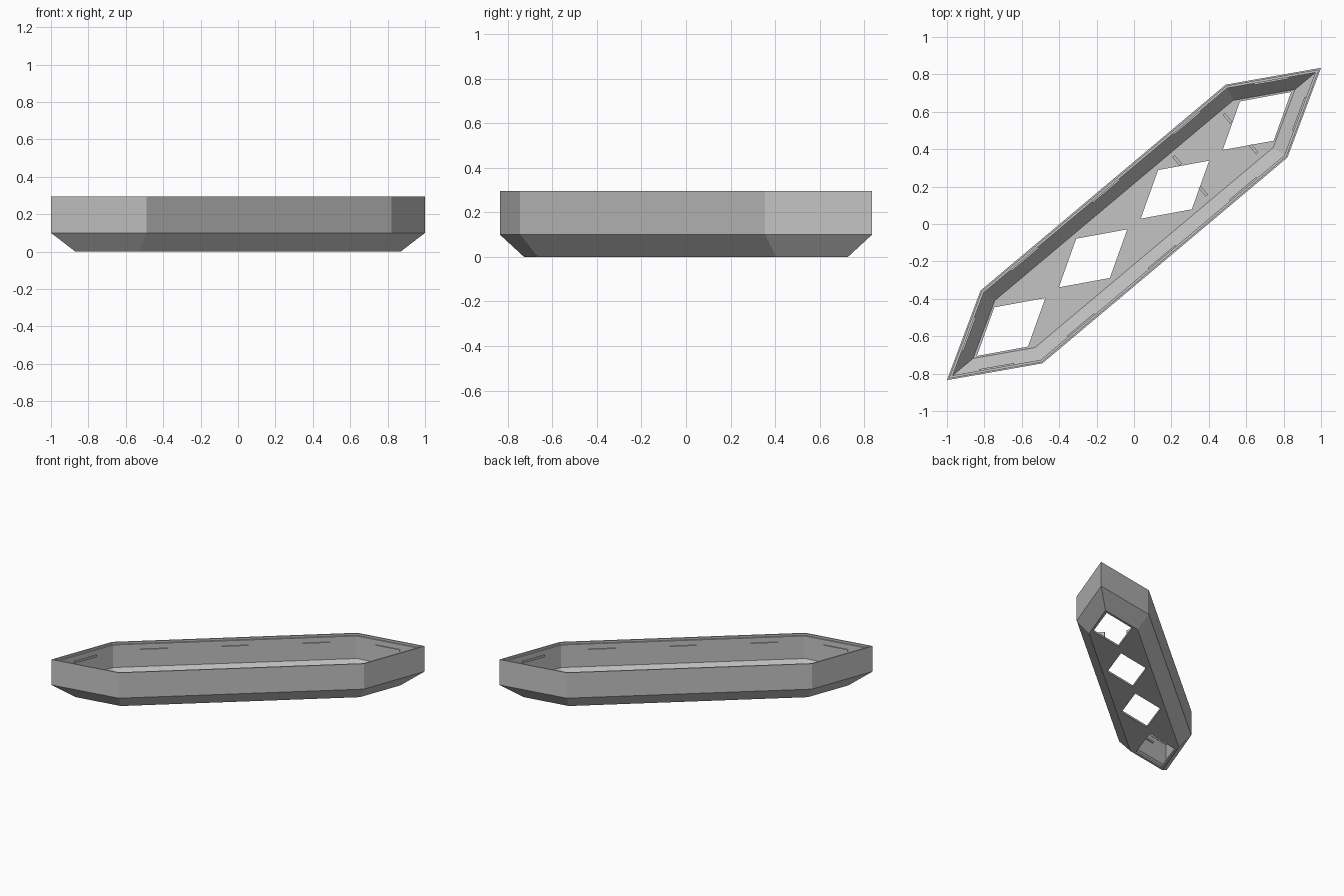
import bpy, bmesh, math
from mathutils import Vector, Matrix

cube = bpy.data.objects.get("Cube")
if cube:
    bpy.data.objects.remove(cube, do_unlink=True)

grey = bpy.data.materials.new("light_grey")
grey.use_nodes = True
colour = (0.55, 0.55, 0.55, 1)
grey.diffuse_color = colour
grey.node_tree.nodes["Principled BSDF"].inputs["Base Color"].default_value = colour

# Half of the elongated hexagon; the rest is its half-turn
half = [Vector((-1, -0.835)), Vector((-0.49, -0.745)), Vector((0.82, 0.355))]
outline = half + [-p for p in half]


def inset(points, d):
    """Offset a counter-clockwise polygon inward by d."""
    result = []
    for i, p in enumerate(points):
        a = (p - points[i - 1]).normalized()
        b = (points[(i + 1) % len(points)] - p).normalized()
        na, nb = Vector((-a.y, a.x)), Vector((-b.y, b.x))
        result.append(p + (na + nb) * d / (1 + na.dot(nb)))
    return result


def loft(name, sections):
    """Closed solid through (polygon, z) sections."""
    bm = bmesh.new()
    rings = [[bm.verts.new((p.x, p.y, z)) for p in poly] for poly, z in sections]
    for low, high in zip(rings, rings[1:]):
        for i in range(len(low)):
            j = (i + 1) % len(low)
            bm.faces.new((low[i], low[j], high[j], high[i]))
    bm.faces.new(rings[0])
    bm.faces.new(rings[-1])
    bmesh.ops.recalc_face_normals(bm, faces=bm.faces)
    mesh = bpy.data.meshes.new(name)
    bm.to_mesh(mesh)
    bm.free()
    mesh.materials.append(grey)
    obj = bpy.data.objects.new(name, mesh)
    bpy.context.collection.objects.link(obj)
    return obj


def bar(name, centre, angle, size):
    """Box turned about the vertical."""
    bm = bmesh.new()
    place = Matrix.Translation(centre) @ Matrix.Rotation(angle, 4, 'Z')
    bmesh.ops.create_cube(bm, size=1, matrix=place @ Matrix.Diagonal((*size, 1)))
    mesh = bpy.data.meshes.new(name)
    bm.to_mesh(mesh)
    bm.free()
    mesh.materials.append(grey)
    bpy.context.collection.objects.link(bpy.data.objects.new(name, mesh))


# Tray shell: outside from the base up, over the stepped rim, down inside
profile = [(0.084, 0), (0, 0.1), (0, 0.295), (0.009, 0.295), (0.009, 0.28),
           (0.02, 0.28), (0.02, 0.107), (0.09, 0.015)]
tray = loft("tray", [(inset(outline, d), z) for d, z in profile])

# Diamond openings through the floor
long_diag, short_diag = Vector((0.183, 0.155)), Vector((-0.09, 0.105))
for k in (-1.5, -0.5, 0.5, 1.5):
    c = Vector((0.438, 0.367)) * k
    diamond = [c - long_diag, c - short_diag, c + long_diag, c + short_diag]
    cutter = loft("opening_cutter", [(diamond, -0.05), (diamond, 0.05)])
    cutter.hide_render = True
    cutter.hide_set(True)
    cut = tray.modifiers.new("opening", 'BOOLEAN')
    cut.operation = 'DIFFERENCE'
    cut.solver = 'EXACT'
    cut.object = cutter

# Snap ridges on the inner walls: three on long sides, one on short sides
wall = inset(outline, 0.02)
for i, p in enumerate(wall):
    edge = wall[(i + 1) % len(wall)] - p
    spots = (1 / 6, 0.5, 5 / 6) if edge.length > 1 else (0.5,)
    for t in spots:
        c = p + edge * t
        bar("snap_ridge", (c.x, c.y, 0.235), math.atan2(edge.y, edge.x),
            (0.19, 0.016, 0.014))

# Mounting tabs and locating pads on the floor
along = math.atan2(1.1, 1.31)
for x, y in [(0.5, 0.565), (0.23, 0.34), (0.64, 0.4), (0.37, 0.175)]:
    bar("mounting_tab", (x, y, 0.03), along, (0.016, 0.06, 0.04))
for x, y in [(0.425, 0.535), (0.275, 0.41), (0.595, 0.33), (0.445, 0.205)]:
    bar("locating_pad", (x, y, 0.015), along, (0.065, 0.02, 0.012))
